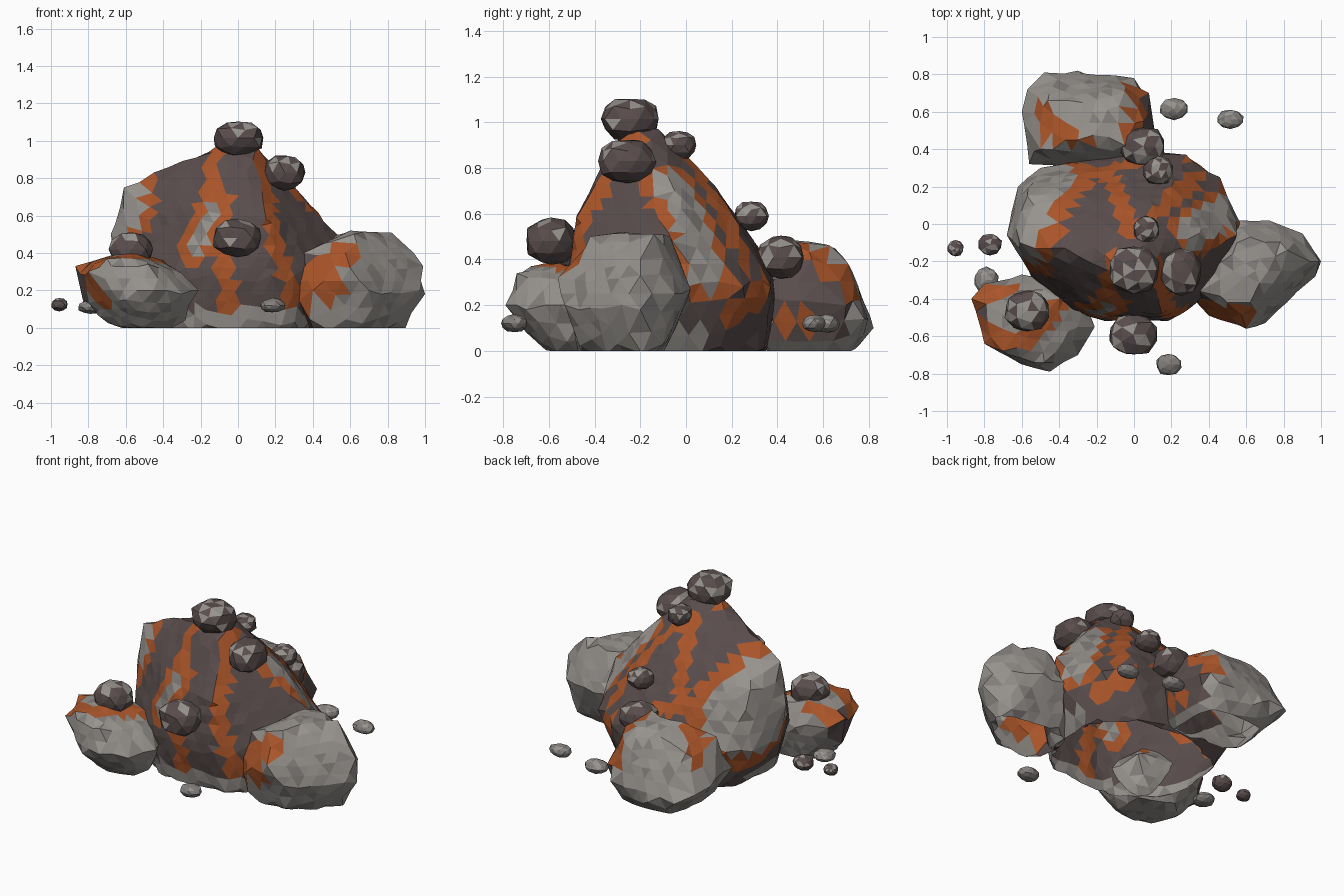
import bpy, bmesh, random
from mathutils import Vector
from mathutils.bvhtree import BVHTree
from mathutils.geometry import intersect_point_line

random.seed(4)


def material(name, rgb):
    m = bpy.data.materials.new(name)
    m.diffuse_color = (*rgb, 1)
    return m


GREY, DARK, ORANGE, BROWN = range(4)
MATS = [material("grey_stone", (0.31, 0.29, 0.27)), material("dark_grey_stone", (0.22, 0.205, 0.195)),
        material("rust_vein", (0.4, 0.09, 0.022)), material("brown_stone", (0.1, 0.074, 0.072))]


def finish(bm, name):
    me = bpy.data.meshes.new(name)
    bm.to_mesh(me)
    bm.free()
    for m in MATS:
        me.materials.append(m)
    ob = bpy.data.objects.new(name, me)
    bpy.context.collection.objects.link(ob)
    return ob


def seg_dist(p, a, b):
    q, t = intersect_point_line(p, Vector(a), Vector(b))
    t = max(0, min(1, t))
    return (p - Vector(a).lerp(Vector(b), t)).length


def boulder(name, centre, pts, subdiv, colour, open_base=True):
    """Faceted boulder: even triangles wrapped on a hull of corner points."""
    hull = bmesh.new()
    for p in pts:
        hull.verts.new(p)
    bmesh.ops.convex_hull(hull, input=hull.verts[:])
    tree = BVHTree.FromBMesh(hull)
    bm = bmesh.new()
    bmesh.ops.create_icosphere(bm, subdivisions=subdiv, radius=1)
    c = Vector(centre)
    for v in bm.verts:
        d = v.co.normalized()
        hit = tree.ray_cast(c, d)[0]
        v.co = (hit if hit else c) + d * random.uniform(-0.002, 0.008)
    hull.free()
    # pull the closest vertex onto each corner so the corners stay crisp
    for p in map(Vector, pts):
        if p.z > 0.01:
            min(bm.verts, key=lambda v: (v.co - p).length).co = p
    if open_base:
        bmesh.ops.bisect_plane(bm, geom=bm.verts[:] + bm.edges[:] + bm.faces[:],
                               plane_co=(0, 0, 0), plane_no=(0, 0, -1), clear_outer=True)
    for v in bm.verts:
        v.co.z = max(v.co.z, 0)
    for f in bm.faces:
        k = colour(f.calc_center_median())
        f.material_index = DARK if k == GREY and random.random() < 0.15 else k
    return finish(bm, name)


def veins(base, segs):
    """Colour rule: stone patches round segments, rimmed in rust."""
    def rule(p):
        k = base(p)
        for a, b, core, rim in segs:
            d = seg_dist(p, a, b)
            if d < core:
                return GREY
            if d < rim:
                k = ORANGE
        return k
    return rule


def ring(z, xy):
    return [(x, y, z) for x, y in xy]


# Main peak
peak = ring(-0.03, [(-0.5, -0.2), (-0.45, 0.2), (-0.1, 0.35), (0.2, 0.33), (0.42, 0.1),
                    (0.4, -0.25), (0.25, -0.45), (-0.2, -0.47), (-0.4, -0.35)])
peak += ring(0.28, [(-0.66, 0), (-0.62, 0.2), (-0.5, 0.3), (0, 0.4), (0.28, 0.37), (0.46, 0.25),
                    (0.57, 0), (0.47, -0.3), (0.3, -0.45), (0.18, -0.52), (-0.15, -0.52),
                    (-0.35, -0.45), (-0.55, -0.28)])
peak += [(-0.68, -0.06, 0.5), (-0.61, -0.1, 0.75), (-0.57, 0.15, 0.65), (-0.45, -0.13, 0.83),
         (-0.1, -0.22, 0.98), (0.1, -0.22, 0.97), (0.05, -0.12, 0.97), (-0.08, -0.3, 0.92),
         (0.08, -0.32, 0.9), (0.35, -0.05, 0.7), (0.1, 0.1, 0.75), (0.2, 0.2, 0.6),
         (-0.3, 0.2, 0.6), (0, 0.35, 0.4), (-0.2, -0.46, 0.58), (0.15, -0.48, 0.58),
         (0.55, -0.06, 0.48)]
boulder("main_peak", (-0.04, -0.08, 0.38), peak, 4, veins(
    lambda p: GREY if p.z < 0.1 and p.y < 0.1 else BROWN,
    [((-0.64, -0.02, 0.62), (-0.5, 0.15, 0.45), 0.23, 0.31),
     ((-0.12, -0.4, 0.65), (-0.24, -0.5, 0.42), 0.05, 0.1),
     ((-0.1, -0.22, 0.96), (-0.15, -0.4, 0.65), 0, 0.06),
     ((-0.08, -0.52, 0.42), (-0.05, -0.52, 0.12), 0, 0.05),
     ((0.12, -0.22, 0.94), (0.18, -0.48, 0.5), 0, 0.05),
     ((0.18, -0.48, 0.5), (0.3, -0.45, 0.15), 0, 0.05),
     ((0.3, -0.05, 0.7), (0.5, 0.08, 0.35), 0.1, 0.14),
     ((0.05, -0.02, 0.86), (0.35, 0.27, 0.4), 0, 0.05),
     ((0.3, 0.35, 0.3), (0.45, 0.22, 0.15), 0, 0.06),
     ((0, -0.05, 0.92), (-0.15, 0.3, 0.5), 0, 0.05),
     ((-0.3, 0.25, 0.5), (0.1, 0.35, 0.4), 0, 0.05)]))

# Right boulder
right = ring(-0.02, [(0.4, -0.1), (0.85, -0.12), (0.9, -0.22), (0.65, -0.46), (0.36, -0.42)])
right += [(0.55, 0.02, 0.27), (0.72, 0.02, 0.27), (0.9, -0.05, 0.25), (0.99, -0.2, 0.33),
          (1, -0.2, 0.18), (0.97, -0.28, 0.2), (0.7, -0.53, 0.2), (0.6, -0.56, 0.32), (0.4, -0.49, 0.2),
          (0.31, -0.4, 0.25), (0.35, -0.36, 0.4), (0.55, -0.1, 0.5), (0.5, -0.42, 0.46),
          (0.62, -0.42, 0.5), (0.6, -0.28, 0.52), (0.82, -0.14, 0.51), (0.94, -0.2, 0.4), (0.62, -0.07, 0.5)]
boulder("right_boulder", (0.65, -0.25, 0.25), right, 3, veins(
    lambda p: BROWN if p.x < 0.4 else GREY,
    [((0.35, -0.46, 0.17), (0.52, -0.5, 0.22), 0, 0.07),
     ((0.38, -0.45, 0.32), (0.56, -0.47, 0.38), 0, 0.07)]))

# Back boulder
back = ring(-0.02, [(-0.42, 0.4), (-0.4, 0.66), (-0.3, 0.71), (-0.05, 0.7), (0.03, 0.6), (0.02, 0.35)])
back += [(-0.6, 0.6, 0.2), (-0.57, 0.72, 0.18), (-0.48, 0.81, 0.13), (-0.3, 0.82, 0.1), (0, 0.78, 0.14),
         (0.08, 0.7, 0.2), (0.11, 0.5, 0.22), (0.06, 0.3, 0.25), (-0.56, 0.32, 0.2), (-0.5, 0.4, 0.42),
         (-0.46, 0.66, 0.4), (-0.3, 0.45, 0.48), (-0.05, 0.42, 0.48), (-0.08, 0.63, 0.46),
         (-0.35, 0.66, 0.44), (-0.05, 0.71, 0.38), (0.05, 0.55, 0.4)]
boulder("back_boulder", (-0.24, 0.54, 0.22), back, 3, veins(
    lambda p: BROWN if p.x > 0.03 else GREY,
    [((-0.52, 0.62, 0.36), (-0.42, 0.48, 0.45), 0, 0.06),
     ((-0.42, 0.48, 0.45), (-0.28, 0.42, 0.48), 0, 0.05),
     ((0.02, 0.76, 0.25), (0, 0.5, 0.45), 0, 0.06),
     ((0.09, 0.6, 0.13), (0.08, 0.4, 0.12), 0, 0.05)]))

# Front left boulder
left = ring(0, [(-0.66, -0.42), (-0.6, -0.58), (-0.42, -0.62), (-0.3, -0.52), (-0.35, -0.35), (-0.6, -0.35)])
left += [(-0.87, -0.4, 0.33), (-0.83, -0.42, 0.15), (-0.8, -0.64, 0.3), (-0.74, -0.5, 0.06),
         (-0.6, -0.75, 0.15), (-0.45, -0.79, 0.2), (-0.3, -0.7, 0.18), (-0.21, -0.55, 0.2),
         (-0.3, -0.32, 0.25), (-0.6, -0.27, 0.25), (-0.8, -0.32, 0.28), (-0.7, -0.68, 0.37),
         (-0.48, -0.74, 0.34), (-0.3, -0.55, 0.29), (-0.4, -0.4, 0.36), (-0.62, -0.36, 0.4),
         (-0.55, -0.55, 0.4)]
boulder("front_left_boulder", (-0.54, -0.52, 0.2), left, 3, veins(
    lambda p: BROWN if p.x < -0.8 else GREY,
    [((-0.78, -0.6, 0.33), (-0.55, -0.62, 0.38), 0, 0.05),
     ((-0.55, -0.62, 0.38), (-0.38, -0.38, 0.33), 0, 0.05),
     ((-0.74, -0.62, 0.16), (-0.8, -0.58, 0.3), 0, 0.07),
     ((-0.84, -0.4, 0.33), (-0.68, -0.33, 0.36), 0, 0.05)]), open_base=False)


def stone(name, loc, size, base, boxy):
    """Small rough stone with a few light facets on top; boxy > 2 squares it off."""
    bm = bmesh.new()
    bmesh.ops.create_icosphere(bm, subdivisions=2, radius=1)
    for v in bm.verts:
        v.co /= sum(abs(c) ** boxy for c in v.co) ** (1 / boxy)
        v.co *= random.uniform(0.92, 1.05)
        v.co = Vector([c * s + o for c, s, o in zip(v.co, size, loc)])
    bm.normal_update()
    for f in bm.faces:
        light = f.normal.z > 0.1 and random.random() < 0.35
        f.material_index = GREY if light else base
    return finish(bm, name)


# Stones resting on the rock
for i, (loc, size) in enumerate([
        ((0, -0.245, 1.015), (0.135, 0.125, 0.095)), ((0.25, -0.255, 0.83), (0.11, 0.125, 0.098)),
        ((-0.005, -0.59, 0.48), (0.128, 0.112, 0.1)), ((-0.57, -0.465, 0.42), (0.12, 0.11, 0.09)),
        ((0.065, -0.03, 0.9), (0.068, 0.075, 0.062)), ((0.13, 0.285, 0.59), (0.08, 0.075, 0.064)),
        ((0.05, 0.415, 0.41), (0.12, 0.105, 0.095))]):
    stone(f"resting_stone_{i + 1}", loc, size, BROWN, 2.5)

# Loose pebbles around the base
for i, (loc, size, base) in enumerate([
        ((-0.955, -0.13, 0.125), (0.045, 0.045, 0.036), BROWN), ((-0.77, -0.11, 0.13), (0.065, 0.062, 0.05), BROWN),
        ((-0.79, -0.3, 0.11), (0.068, 0.07, 0.037), DARK), ((0.185, -0.75, 0.12), (0.07, 0.06, 0.04), DARK),
        ((0.215, 0.615, 0.12), (0.08, 0.06, 0.042), DARK), ((0.515, 0.56, 0.12), (0.075, 0.052, 0.04), DARK)]):
    stone(f"loose_pebble_{i + 1}", loc, size, base, 2)
